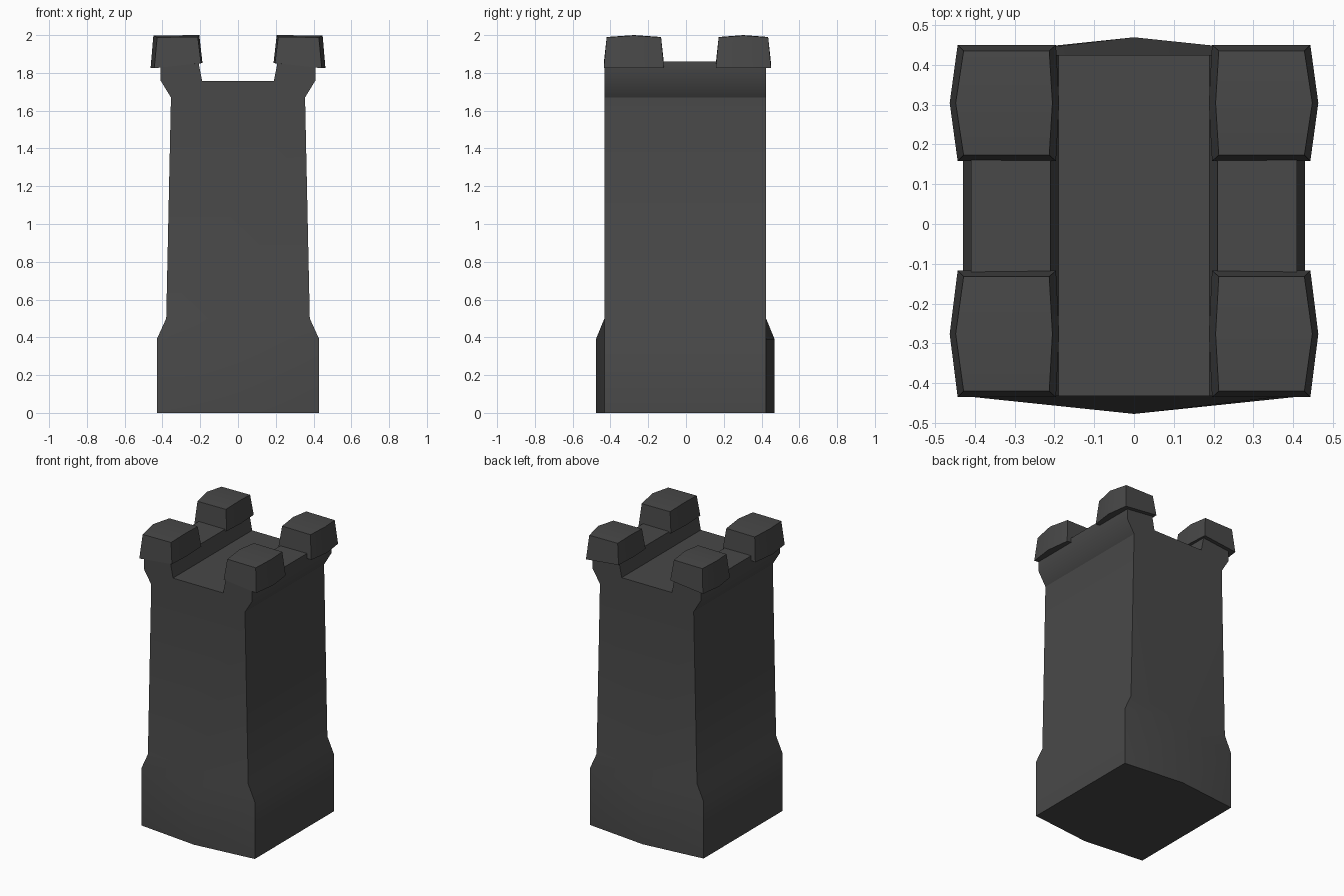
import bpy
import bmesh
from math import radians

cube = bpy.data.objects.get("Cube")
if cube:
    bpy.data.objects.remove(cube, do_unlink=True)

stone = bpy.data.materials.new("dark_grey_stone")
stone.use_nodes = True
color = (0.065, 0.065, 0.065, 1)
stone.diffuse_color = color
stone.node_tree.nodes["Principled BSDF"].inputs["Base Color"].default_value = color

FRONT, BACK = -0.432, 0.424


def finish(name, bm, angle):
    bmesh.ops.recalc_face_normals(bm, faces=bm.faces)
    mesh = bpy.data.meshes.new(name)
    bm.to_mesh(mesh)
    bm.free()
    mesh.materials.append(stone)
    obj = bpy.data.objects.new(name, mesh)
    bpy.context.collection.objects.link(obj)
    bpy.ops.object.select_all(action='DESELECT')
    obj.select_set(True)
    bpy.context.view_layer.objects.active = obj
    bpy.ops.object.shade_smooth_by_angle(angle=radians(angle))
    return obj


def bridge(bm, a, b):
    for i in range(len(a)):
        j = (i + 1) % len(a)
        bm.faces.new((a[i], a[j], b[j], b[i]))


# Tower: foot with bulging front and back, then a tapering shaft
bm = bmesh.new()


def foot_ring(x, z, bulge):
    pts = [(-x, FRONT), (0, FRONT - bulge), (x, FRONT),
           (x, BACK), (0, BACK + bulge), (-x, BACK)]
    return [bm.verts.new((px, py, z)) for px, py in pts]


bottom = foot_ring(0.43, 0, 0.045)
ledge = foot_ring(0.43, 0.39, 0.045)
neck = foot_ring(0.38, 0.5, 0)
bm.faces.new(bottom)
bridge(bm, bottom, ledge)
bridge(bm, ledge, neck)

# Shaft outline from right neck over the parapets and roof channel to left neck
half = [(0.355, 1.67), (0.41, 1.76), (0.41, 1.86), (0.21, 1.86), (0.19, 1.757)]
outline = half + [(-x, z) for x, z in reversed(half)]
front = [neck[2]] + [bm.verts.new((x, FRONT, z)) for x, z in outline] + [neck[0]]
back = [neck[3]] + [bm.verts.new((x, BACK, z)) for x, z in outline] + [neck[5]]
for i in range(len(front) - 1):
    bm.faces.new((front[i], front[i + 1], back[i + 1], back[i]))
bm.faces.new(front + [neck[1]])
bm.faces.new(back + [neck[4]])
finish("tower", bm, 32)


# Corner caps: tapered six-sided blocks with a slight ridge and sloping underside
def corner_cap(name, side, y0, y1):
    bm = bmesh.new()
    mid = (y0 + y1) / 2

    def ring(inner, outer, inset, z_in, z_out, rise):
        pts = [(inner, y0 + inset, z_in), (outer, y0 + inset, z_out),
               (outer + 0.02, mid, z_out + rise),
               (outer, y1 - inset, z_out), (inner, y1 - inset, z_in),
               (inner - 0.008, mid, z_in + rise)]
        return [bm.verts.new((side * x, y, z)) for x, y, z in pts]

    low = ring(0.196, 0.443, 0, 1.852, 1.825, 0)
    top = ring(0.213, 0.428, 0.015, 1.99, 1.988, 0.01)
    bridge(bm, low, top)
    bm.faces.new(low)
    # Two top halves meet along the ridge
    bm.faces.new((top[0], top[1], top[2], top[5]))
    bm.faces.new((top[5], top[2], top[3], top[4]))
    finish(name, bm, 20)


for label, side in (("left", 1), ("right", -1)):
    corner_cap("front_" + label + "_cap", side, -0.435, -0.117)
    corner_cap("back_" + label + "_cap", side, 0.158, 0.45)
